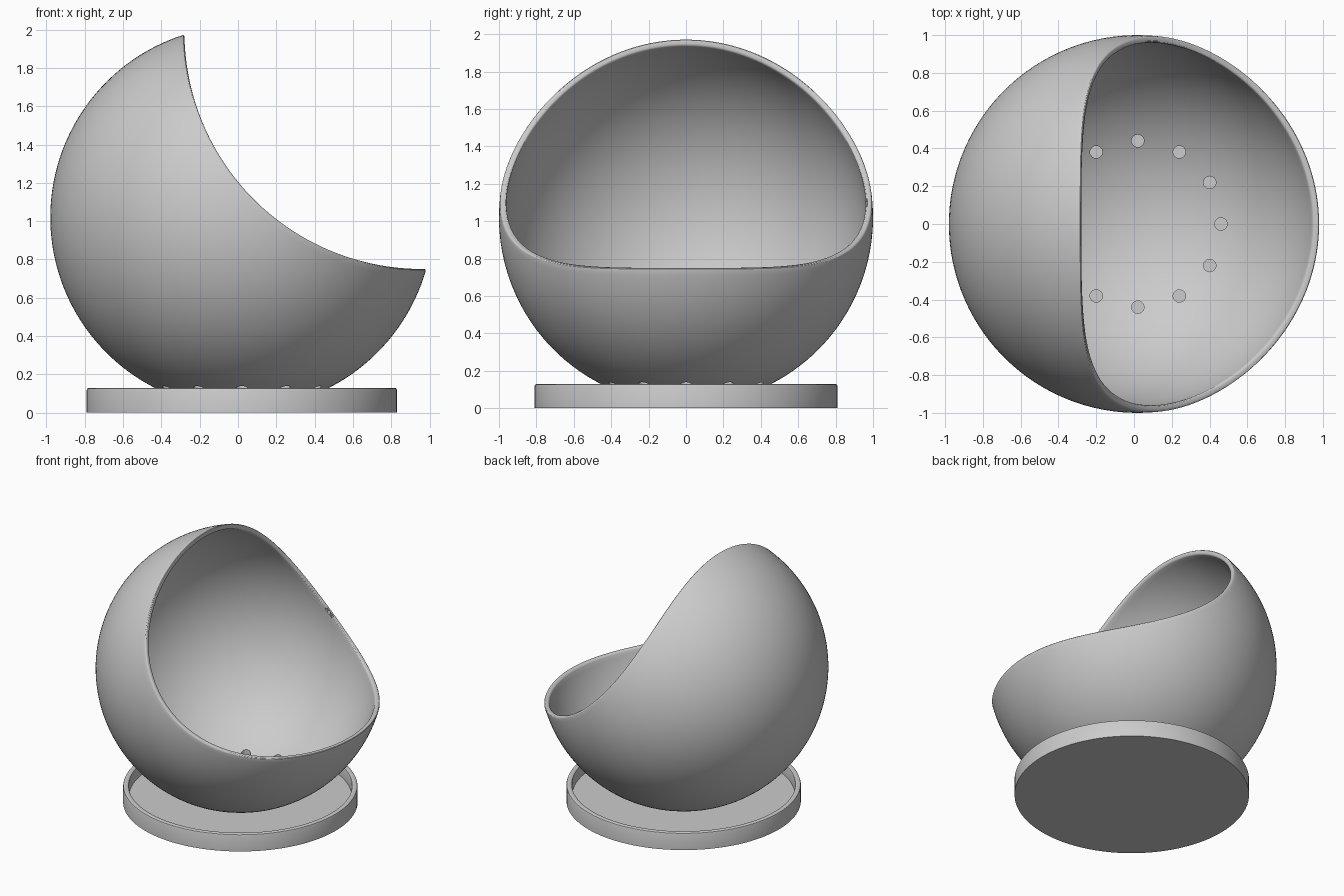
import bpy, bmesh
from math import pi, sin, cos, hypot
from mathutils import Vector

cube = bpy.data.objects.get("Cube")
if cube:
    bpy.data.objects.remove(cube, do_unlink=True)

CENTRE = Vector((0.02, 0, 1.02))      # centre of the round bowl
CUT_X, CUT_Z, CUT_R = 0.96, 1.99, 1.24  # scoop that opens the bowl, along y
SEG, RINGS = 144, 48

grey = bpy.data.materials.new("plain_grey")
grey.use_nodes = True
colour = (0.6, 0.6, 0.6, 1)
grey.diffuse_color = colour
grey.node_tree.nodes["Principled BSDF"].inputs["Base Color"].default_value = colour


def make_object(name, bm):
    bmesh.ops.recalc_face_normals(bm, faces=bm.faces[:])
    mesh = bpy.data.meshes.new(name)
    bm.to_mesh(mesh)
    bm.free()
    mesh.materials.append(grey)
    obj = bpy.data.objects.new(name, mesh)
    bpy.context.collection.objects.link(obj)
    return obj


def activate(obj):
    bpy.ops.object.select_all(action='DESELECT')
    obj.select_set(True)
    bpy.context.view_layer.objects.active = obj


def smooth(obj):
    activate(obj)
    bpy.ops.object.shade_smooth_by_angle(angle=pi / 6)


def bridge(bm, a, b):
    n = len(a)
    for i in range(n):
        j = (i + 1) % n
        bm.faces.new((a[i], a[j], b[j], b[i]))


# Bowl: two spherical skins, each reaching from the closed pole to the scoop
axis = -Vector((CUT_X - CENTRE.x, 0, CUT_Z - CENTRE.z)).normalized()
side = Vector((0, 1, 0))
up = axis.cross(side)


def on_sphere(radius, theta, phi):
    return CENTRE + radius * (axis * cos(theta) + sin(theta) * (side * cos(phi) + up * sin(phi)))


def rim_angle(radius, phi):
    low, high = 0, pi
    for _ in range(40):
        mid = (low + high) / 2
        p = on_sphere(radius, mid, phi)
        if hypot(p.x - CUT_X, p.z - CUT_Z) > CUT_R:
            low = mid
        else:
            high = mid
    return low


def skin(bm, radius):
    phis = [2 * pi * i / SEG for i in range(SEG)]
    ends = [rim_angle(radius, p) for p in phis]
    pole = bm.verts.new(on_sphere(radius, 0, 0))
    previous = None
    for r in range(1, RINGS + 1):
        ring = [bm.verts.new(on_sphere(radius, e * r / RINGS, p)) for e, p in zip(ends, phis)]
        if previous:
            bridge(bm, previous, ring)
        else:
            for i in range(SEG):
                bm.faces.new((pole, ring[i], ring[(i + 1) % SEG]))
        previous = ring
    return previous


bm = bmesh.new()
outer = skin(bm, 1.0)
inner = skin(bm, 0.965)
bridge(bm, outer, inner)
rim = [bm.edges.get((loop[i], loop[(i + 1) % SEG])) for loop in (outer, inner) for i in range(SEG)]
bmesh.ops.bevel(bm, geom=rim, offset=0.011, segments=3, profile=0.5, affect='EDGES')
bowl = make_object("bowl", bm)

# Ring of drainage holes through the bottom of the bowl
bm = bmesh.new()
for i in range(12):
    a = 2 * pi * i / 12
    pin = bmesh.ops.create_cone(bm, cap_ends=True, segments=24, radius1=0.033, radius2=0.033, depth=0.3)
    bmesh.ops.translate(bm, verts=pin["verts"],
                        vec=(CENTRE.x + 0.44 * cos(a), 0.44 * sin(a), 0.15))
cutter = make_object("hole_cutter", bm)
cutter.hide_render = True
holes = bowl.modifiers.new("drainage_holes", 'BOOLEAN')
holes.operation = 'DIFFERENCE'
holes.solver = 'EXACT'
holes.object = cutter
activate(bowl)
bpy.ops.object.modifier_apply(modifier=holes.name)
bpy.data.objects.remove(cutter, do_unlink=True)
smooth(bowl)

# Saucer: a turned profile with a raised, rounded lip
profile = [(0.81, 0), (0.81, 0.118), (0.807, 0.126), (0.798, 0.13), (0.782, 0.13),
           (0.773, 0.126), (0.77, 0.118), (0.77, 0.04)]
bm = bmesh.new()
rings = [[bm.verts.new((CENTRE.x + r * cos(2 * pi * i / 96), r * sin(2 * pi * i / 96), z))
          for i in range(96)] for r, z in profile]
for a, b in zip(rings, rings[1:]):
    bridge(bm, a, b)
bm.faces.new(rings[0])
bm.faces.new(rings[-1])
smooth(make_object("saucer", bm))
